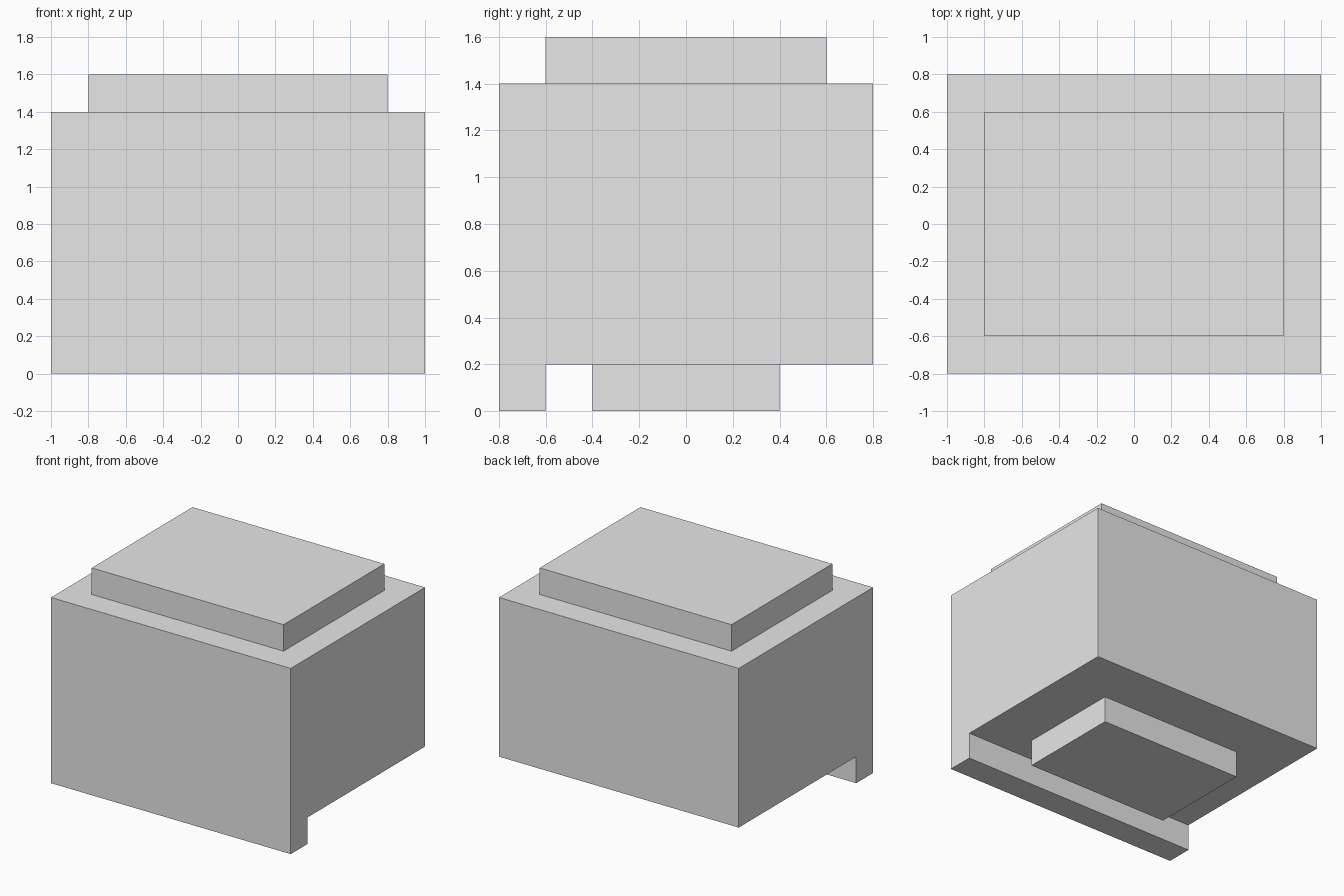
import bpy
import bmesh

cube = bpy.data.objects.get("Cube")
if cube:
    bpy.data.objects.remove(cube, do_unlink=True)

# Single plain grey
grey = bpy.data.materials.new("light_grey")
grey.use_nodes = True
grey.diffuse_color = (0.8, 0.8, 0.8, 1)
grey.node_tree.nodes["Principled BSDF"].inputs["Base Color"].default_value = (0.8, 0.8, 0.8, 1)


def extrude_profile(name, profile, half_width):
    """Extrude a (y, z) outline along x, centred on x = 0."""
    bm = bmesh.new()
    face = bm.faces.new([bm.verts.new((-half_width, y, z)) for y, z in profile])
    grown = bmesh.ops.extrude_face_region(bm, geom=[face])["geom"]
    verts = [v for v in grown if isinstance(v, bmesh.types.BMVert)]
    bmesh.ops.translate(bm, verts=verts, vec=(2 * half_width, 0, 0))
    bmesh.ops.recalc_face_normals(bm, faces=bm.faces)
    mesh = bpy.data.meshes.new(name)
    bm.to_mesh(mesh)
    bm.free()
    mesh.materials.append(grey)
    obj = bpy.data.objects.new(name, mesh)
    bpy.context.collection.objects.link(obj)
    return obj


def block(name, half_width, half_depth, bottom, top):
    outline = [(-half_depth, bottom), (half_depth, bottom),
               (half_depth, top), (-half_depth, top)]
    return extrude_profile(name, outline, half_width)


# Main body with a lip hanging flush with the front
extrude_profile("body_with_front_lip",
                [(-0.8, 0), (-0.6, 0), (-0.6, 0.2), (0.8, 0.2), (0.8, 1.4), (-0.8, 1.4)], 1.0)

# Raised slab on top and smaller foot underneath
block("top_slab", 0.8, 0.6, 1.4, 1.6)
block("base_foot", 0.6, 0.4, 0, 0.2)
